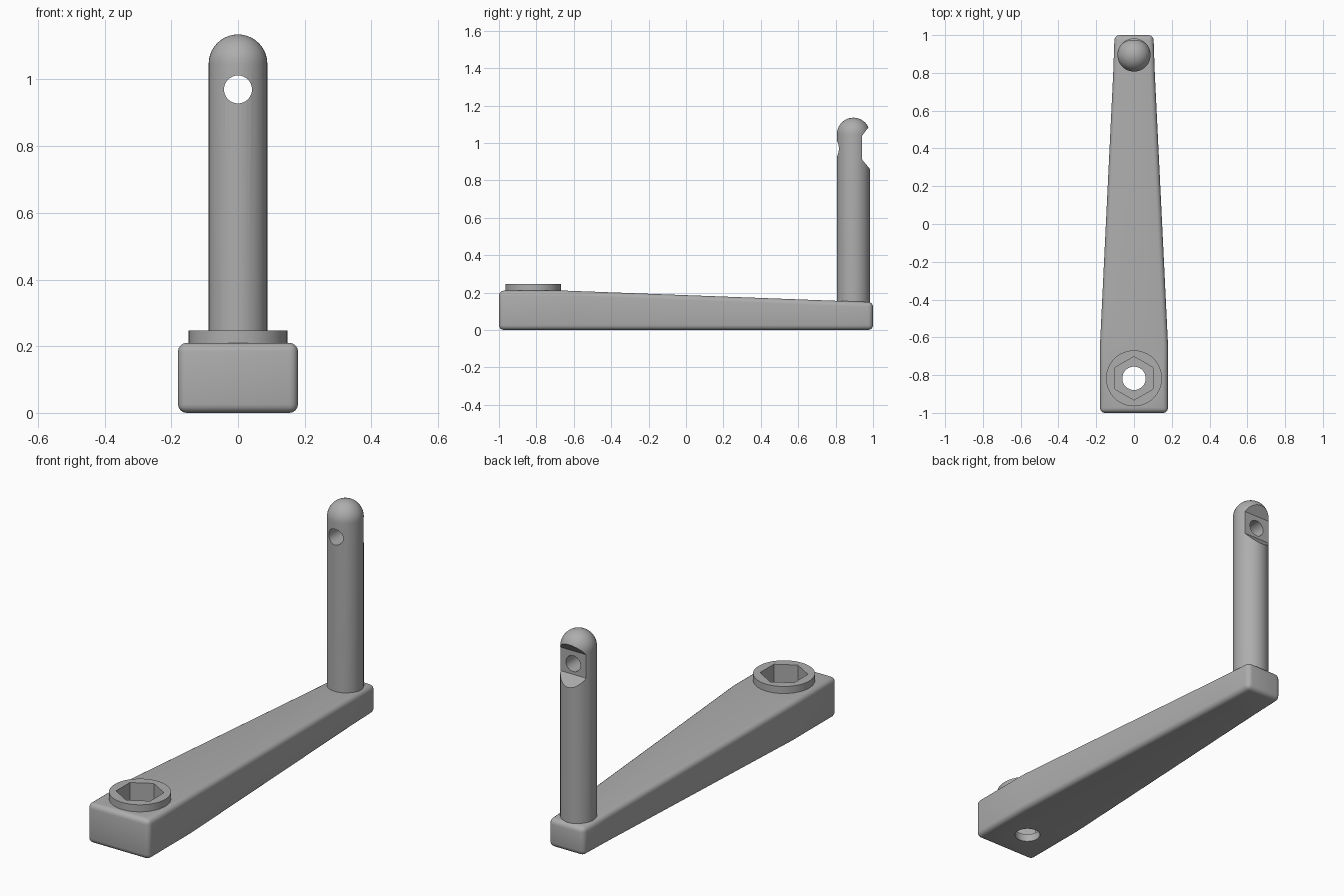
import bpy, bmesh, math
from mathutils import Matrix, Vector

if "Cube" in bpy.data.objects:
    bpy.data.objects.remove(bpy.data.objects["Cube"])

GREY = (0.42, 0.42, 0.42, 1)
mat = bpy.data.materials.new("plain grey")
mat.use_nodes = True
mat.diffuse_color = GREY
mat.node_tree.nodes["Principled BSDF"].inputs["Base Color"].default_value = GREY

HUB_Y, POST_Y, POST_R = -0.817, 0.895, 0.088


def finish(name, bm):
    bmesh.ops.recalc_face_normals(bm, faces=bm.faces)
    mesh = bpy.data.meshes.new(name)
    bm.to_mesh(mesh)
    bm.free()
    obj = bpy.data.objects.new(name, mesh)
    mesh.materials.append(mat)
    bpy.context.collection.objects.link(obj)
    return obj


def prism(name, radius, sides, z0, z1, centre=(0, HUB_Y), tilt=None):
    bm = bmesh.new()
    spot = Matrix.Translation((centre[0], centre[1], (z0 + z1) / 2))
    bmesh.ops.create_cone(bm, cap_ends=True, segments=sides, radius1=radius,
                          radius2=radius, depth=z1 - z0,
                          matrix=tilt or spot)
    return finish(name, bm)


def apply(obj, mod):
    with bpy.context.temp_override(object=obj, active_object=obj):
        bpy.ops.object.modifier_apply(modifier=mod.name)


def combine(obj, tool, operation):
    mod = obj.modifiers.new("Cut", "BOOLEAN")
    mod.operation, mod.object, mod.solver = operation, tool, "EXACT"
    apply(obj, mod)
    bpy.data.objects.remove(tool)


def smooth(obj, angle):
    bpy.ops.object.select_all(action="DESELECT")
    obj.select_set(True)
    bpy.context.view_layer.objects.active = obj
    bpy.ops.object.shade_smooth_by_angle(angle=math.radians(angle))


# Tapered arm: rectangular sections (y, half width, height) joined lengthwise
sections = [(-1, 0.18, 0.21), (-0.64, 0.18, 0.21), (0.8, 0.11, 0.156), (1, 0.103, 0.149)]
bm = bmesh.new()
rings = [[bm.verts.new(p) for p in ((-w, y, 0), (w, y, 0), (w, y, h), (-w, y, h))]
         for y, w, h in sections]
for a, b in zip(rings, rings[1:]):
    for i in range(4):
        j = (i + 1) % 4
        bm.faces.new((a[i], a[j], b[j], b[i]))
bm.faces.new(rings[0])
bm.faces.new(rings[-1])
arm = finish("crank_arm", bm)
bevel = arm.modifiers.new("Rounding", "BEVEL")
bevel.width, bevel.segments, bevel.limit_method = 0.026, 4, "ANGLE"
apply(arm, bevel)

# Raised collar with hexagonal socket and through hole
combine(arm, prism("collar", 0.148, 64, 0.1, 0.247), "UNION")
combine(arm, prism("hex_socket", 0.115, 6, 0.04, 0.4), "DIFFERENCE")
combine(arm, prism("bore", 0.062, 32, -0.1, 0.3), "DIFFERENCE")
smooth(arm, 35)

# Round post with domed top, turned from a profile
bm = bmesh.new()
profile = [(0, 0.1), (POST_R, 0.1)]
profile += [(POST_R * math.cos(t), 1.047 + POST_R * math.sin(t))
            for t in (math.pi / 2 * k / 10 for k in range(10))]
profile.append((0, 1.047 + POST_R))
verts = [bm.verts.new((r, POST_Y, z)) for r, z in profile]
edges = [bm.edges.new(pair) for pair in zip(verts, verts[1:])]
bmesh.ops.spin(bm, geom=verts + edges, cent=(0, POST_Y, 0), axis=(0, 0, 1),
               angle=math.tau, steps=40)
bmesh.ops.remove_doubles(bm, verts=bm.verts, dist=0.0005)
post = finish("handle_post", bm)

# Flat notch with sloping ends on the rear of the post
bm = bmesh.new()
outline = [(0.94, 0.913), (0.94, 1.037), (1.0, 1.115), (1.0, 0.84)]
face = bm.faces.new([bm.verts.new((-0.2, y, z)) for y, z in outline])
grown = bmesh.ops.extrude_face_region(bm, geom=[face])["geom"]
bmesh.ops.translate(bm, vec=Vector((0.4, 0, 0)),
                    verts=[v for v in grown if isinstance(v, bmesh.types.BMVert)])
combine(post, finish("notch", bm), "DIFFERENCE")

# Cross hole through the post
tilt = Matrix.Translation((0, POST_Y, 0.97)) @ Matrix.Rotation(math.pi / 2, 4, "X")
combine(post, prism("cross_hole", 0.042, 32, 0, 0.4, tilt=tilt), "DIFFERENCE")
smooth(post, 30)
